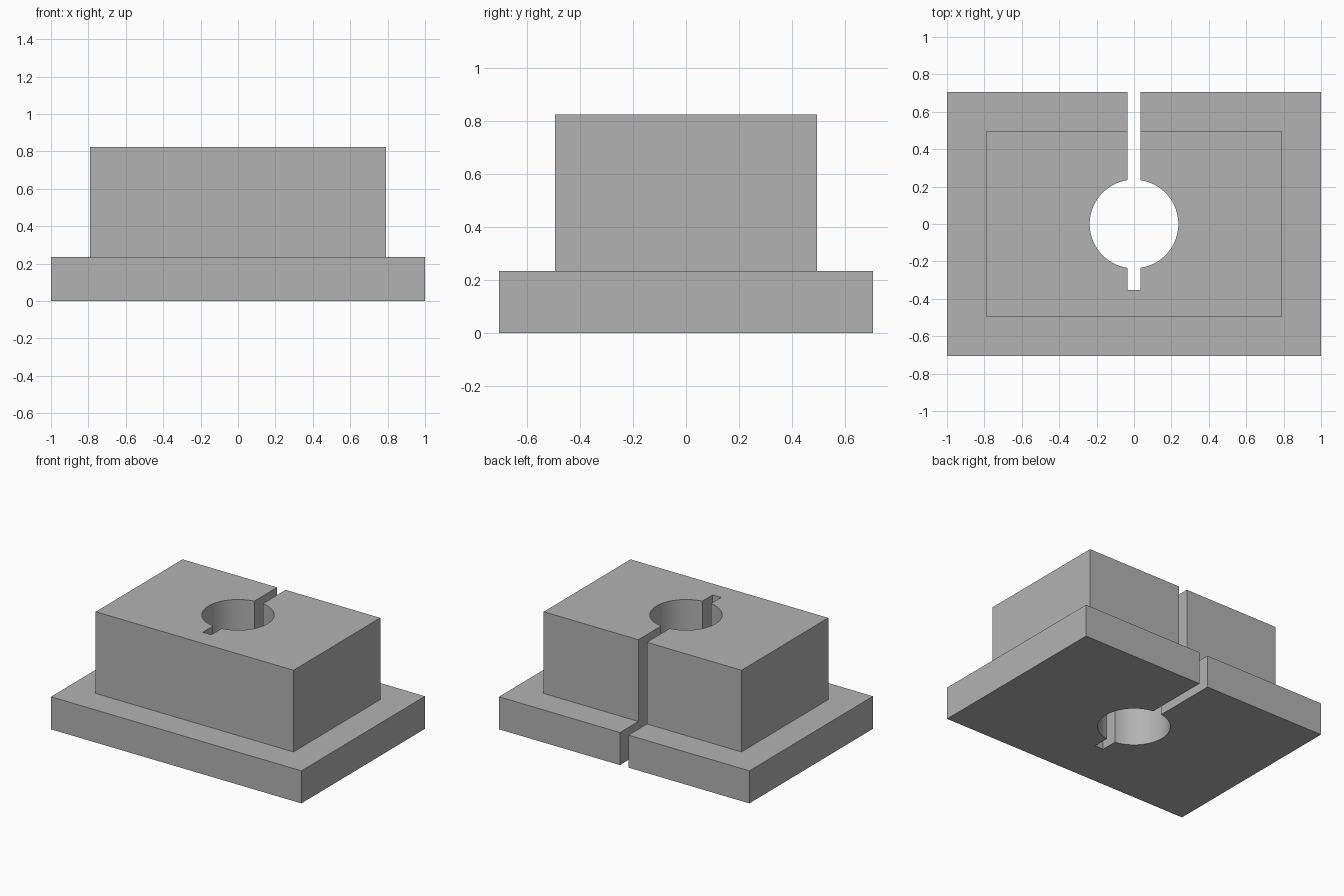
import bpy
import bmesh
import math

cube = bpy.data.objects.get("Cube")
if cube:
    bpy.data.objects.remove(cube, do_unlink=True)

BASE_X, BASE_Y, BASE_TOP = 1.0, 0.705, 0.235
BLOCK_X, BLOCK_Y, BLOCK_TOP = 0.79, 0.495, 0.825
BORE_RADIUS, SLOT_HALF, KEYWAY_Y = 0.237, 0.034, -0.353

grey = bpy.data.materials.new("grey")
grey.use_nodes = True
colour = (0.45, 0.45, 0.45, 1)
grey.diffuse_color = colour
grey.node_tree.nodes["Principled BSDF"].inputs["Base Color"].default_value = colour


def stack(name, rings):
    """Closed solid through a stack of matching outlines given as (points, z)."""
    bm = bmesh.new()
    loops = [[bm.verts.new((x, y, z)) for x, y in points] for points, z in rings]
    n = len(loops[0])
    bm.faces.new(loops[0][::-1])
    bm.faces.new(loops[-1])
    for low, high in zip(loops, loops[1:]):
        for i in range(n):
            j = (i + 1) % n
            bm.faces.new((low[i], low[j], high[j], high[i]))
    bmesh.ops.recalc_face_normals(bm, faces=bm.faces)
    mesh = bpy.data.meshes.new(name)
    bm.to_mesh(mesh)
    bm.free()
    mesh.materials.append(grey)
    obj = bpy.data.objects.new(name, mesh)
    bpy.context.collection.objects.link(obj)
    return obj


def rectangle(x, y):
    return [(-x, -y), (x, -y), (x, y), (-x, y)]


# Wide base with the narrower block rising from it
base, block = rectangle(BASE_X, BASE_Y), rectangle(BLOCK_X, BLOCK_Y)
body = stack("slotted_block", [(base, 0), (base, BASE_TOP),
                               (block, BASE_TOP), (block, BLOCK_TOP)])

# Keyhole outline: round bore, open slot at the back, short keyway at the front
SEGMENTS = 48
gap = math.asin(SLOT_HALF / BORE_RADIUS)
start, sweep = -math.pi / 2 + gap, math.pi - 2 * gap
right_arc = [(BORE_RADIUS * math.cos(start + sweep * i / SEGMENTS),
              BORE_RADIUS * math.sin(start + sweep * i / SEGMENTS))
             for i in range(SEGMENTS + 1)]
right = [(SLOT_HALF, KEYWAY_Y)] + right_arc + [(SLOT_HALF, BASE_Y + 0.2)]
keyhole = right + [(-x, y) for x, y in reversed(right)]
cutter = stack("keyhole_cutter", [(keyhole, -0.2), (keyhole, BLOCK_TOP + 0.2)])
cutter.hide_render = True

# Cut the keyhole straight through
cut = body.modifiers.new("keyhole", "BOOLEAN")
cut.operation = "DIFFERENCE"
cut.solver = "EXACT"
cut.object = cutter
bpy.ops.object.select_all(action="DESELECT")
body.select_set(True)
bpy.context.view_layer.objects.active = body
bpy.ops.object.modifier_apply(modifier=cut.name)
bpy.data.objects.remove(cutter, do_unlink=True)
bpy.ops.object.shade_smooth_by_angle(angle=math.radians(30))
